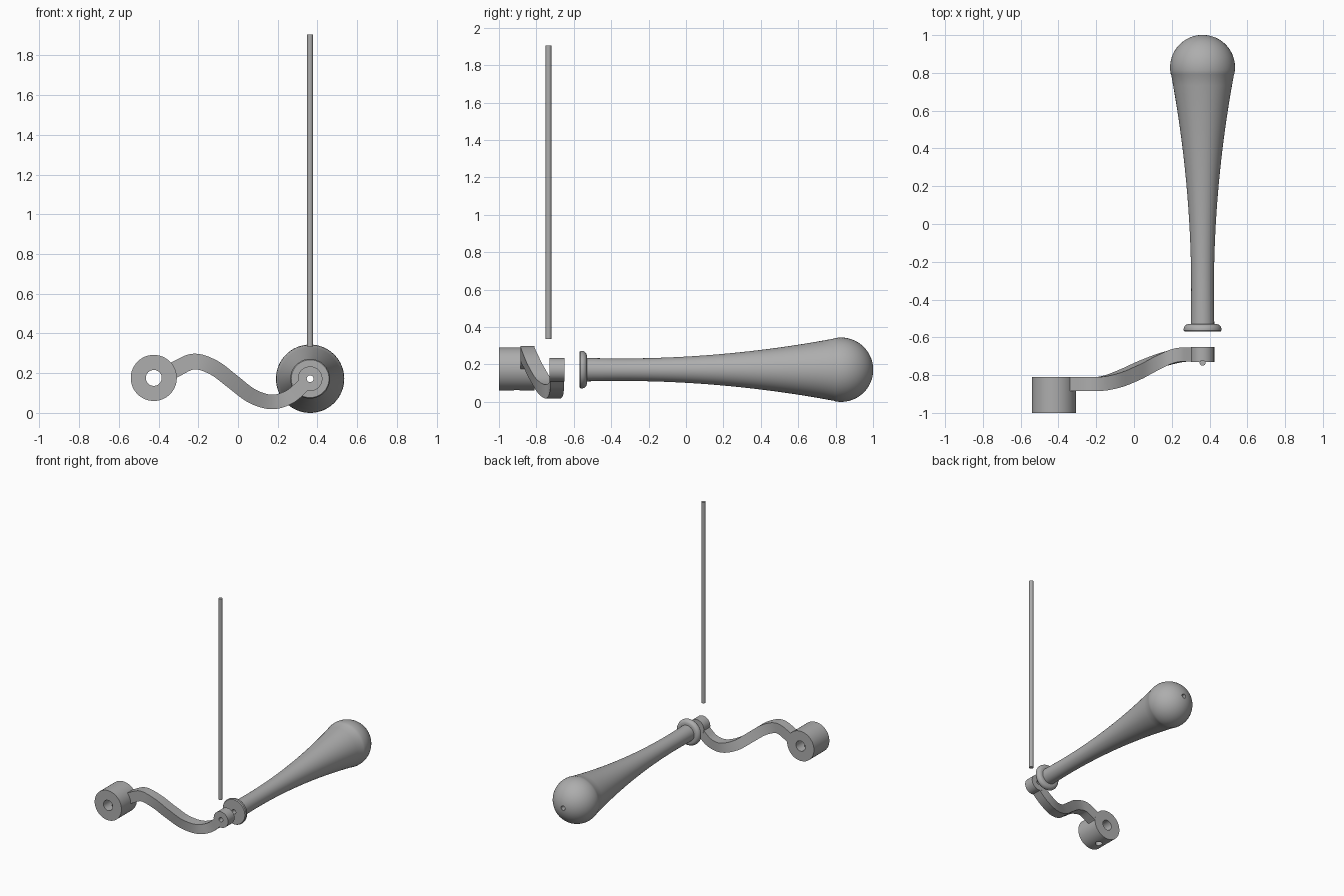
import bpy, bmesh
from math import sin, cos, pi, sqrt, radians
from mathutils import Vector, Matrix

if "Cube" in bpy.data.objects:
    bpy.data.objects.remove(bpy.data.objects["Cube"], do_unlink=True)

steel = bpy.data.materials.new("grey_metal")
steel.use_nodes = True
GREY = (0.42, 0.42, 0.42, 1)
steel.diffuse_color = GREY
steel.node_tree.nodes["Principled BSDF"].inputs["Base Color"].default_value = GREY

GRIP_X, AXIS_Z = 0.363, 0.172
HUB_X, HUB_Z = -0.424, 0.176


def finish(name, bm):
    bmesh.ops.recalc_face_normals(bm, faces=bm.faces)
    mesh = bpy.data.meshes.new(name)
    bm.to_mesh(mesh)
    bm.free()
    mesh.materials.append(steel)
    obj = bpy.data.objects.new(name, mesh)
    bpy.context.collection.objects.link(obj)
    return obj


def skin(name, rings, closed):
    """Join equal rings of points with quads, closing the loop or capping the ends."""
    bm = bmesh.new()
    loops = [[bm.verts.new(p) for p in ring] for ring in rings]
    n = len(loops[0])
    for i in range(len(loops) if closed else len(loops) - 1):
        a, b = loops[i], loops[(i + 1) % len(loops)]
        for j in range(n):
            k = (j + 1) % n
            bm.faces.new((a[j], a[k], b[k], b[j]))
    if not closed:
        bm.faces.new(loops[0])
        bm.faces.new(loops[-1])
    return finish(name, bm)


def lathe(name, x, z, profile, steps=64):
    """Turn a closed (radius, y) profile around an axis along y."""
    rings = []
    for i in range(steps):
        a = 2 * pi * i / steps
        rings.append([(x + r * cos(a), y, z + r * sin(a)) for r, y in profile])
    return skin(name, rings, True)


def tube(name, x, z, outer, inner, y0, y1):
    return lathe(name, x, z, [(inner, y0), (outer, y0), (outer, y1), (inner, y1)])


def rod(name, x, y, z0, z1, radius):
    bm = bmesh.new()
    bmesh.ops.create_cone(bm, cap_ends=True, segments=32, radius1=radius, radius2=radius,
                          depth=z1 - z0, matrix=Matrix.Translation((x, y, (z0 + z1) / 2)))
    return finish(name, bm)


def select(obj):
    bpy.ops.object.select_all(action='DESELECT')
    obj.select_set(True)
    bpy.context.view_layer.objects.active = obj


def combine(target, other, operation):
    select(target)
    mod = target.modifiers.new(operation.lower(), 'BOOLEAN')
    mod.operation, mod.solver, mod.object = operation, 'EXACT', other
    bpy.ops.object.modifier_apply(modifier=mod.name)
    bpy.data.objects.remove(other, do_unlink=True)


# Turned grip: flange, slim neck, flared body, round end, bored through
BORE = 0.017
profile = [(BORE, -0.57), (0.095, -0.57), (0.1, -0.563), (0.1, -0.553), (0.096, -0.542),
           (0.088, -0.534), (0.078, -0.53), (0.062, -0.53)]
profile += [(0.06, -0.35)]
for i in range(1, 21):
    t = i / 20
    profile.append((0.06 + 0.106 * t * t, -0.35 + 1.14 * t))
for i in range(17):
    a = -0.2 + (1.471 + 0.2) * i / 16
    profile.append((0.172 * cos(a), 0.829 + 0.172 * sin(a)))
profile.append((BORE, 0.829 + 0.171))
grip = lathe("grip", GRIP_X, AXIS_Z, profile)

# Pin standing above the arm end
pin = rod("pin", GRIP_X, -0.735, 0.335, 1.905, 0.0155)

# Curved arm: S shape seen from the front, stepping back in y
KEYS = [Vector(p) for p in ((-0.345, 0.2), (-0.31, 0.222), (-0.22, 0.259), (-0.12, 0.227),
                            (-0.025, 0.156), (0.07, 0.085), (0.17, 0.055), (0.26, 0.081),
                            (0.335, 0.144))]


def spline(points, steps):
    pts = [2 * points[0] - points[1]] + points + [2 * points[-1] - points[-2]]
    out = []
    for a, b, c, d in zip(pts, pts[1:], pts[2:], pts[3:]):
        for i in range(steps):
            t = i / steps
            out.append(0.5 * (2 * b + (c - a) * t + (2 * a - 5 * b + 4 * c - d) * t * t
                              + (3 * b - a - 3 * c + d) * t ** 3))
    return out + [points[-1]]


path = spline(KEYS, 6)
rings = []
for i, p in enumerate(path):
    along = (path[min(i + 1, len(path) - 1)] - path[max(i - 1, 0)]).normalized()
    side = Vector((-along.y, along.x)) * (0.041 - 0.006 * i / (len(path) - 1))
    t = min(max((p.x + 0.21) / 0.5, 0), 1)
    y = -0.848 + 0.158 * t * t * (3 - 2 * t)
    slope = 0.158 * 6 * t * (1 - t) / 0.5
    half = 0.037 * sqrt(1 + slope * slope)
    a, b = p + side, p - side
    rings.append([(a.x, y - half, a.y), (a.x, y + half, a.y),
                  (b.x, y + half, b.y), (b.x, y - half, b.y)])

# Crank: hub and eye joined by the arm, with a set screw hole under the hub
crank = tube("crank_arm", HUB_X, HUB_Z, 0.116, 0.04, -1.0, -0.81)
combine(crank, skin("arm", rings, False), 'UNION')
combine(crank, tube("eye", GRIP_X, AXIS_Z, 0.062, BORE, -0.73, -0.65), 'UNION')
combine(crank, rod("screw_hole", HUB_X, -0.905, 0.03, HUB_Z, 0.026), 'DIFFERENCE')

for obj in (grip, pin, crank):
    select(obj)
    bpy.ops.object.shade_smooth_by_angle(angle=radians(30))
